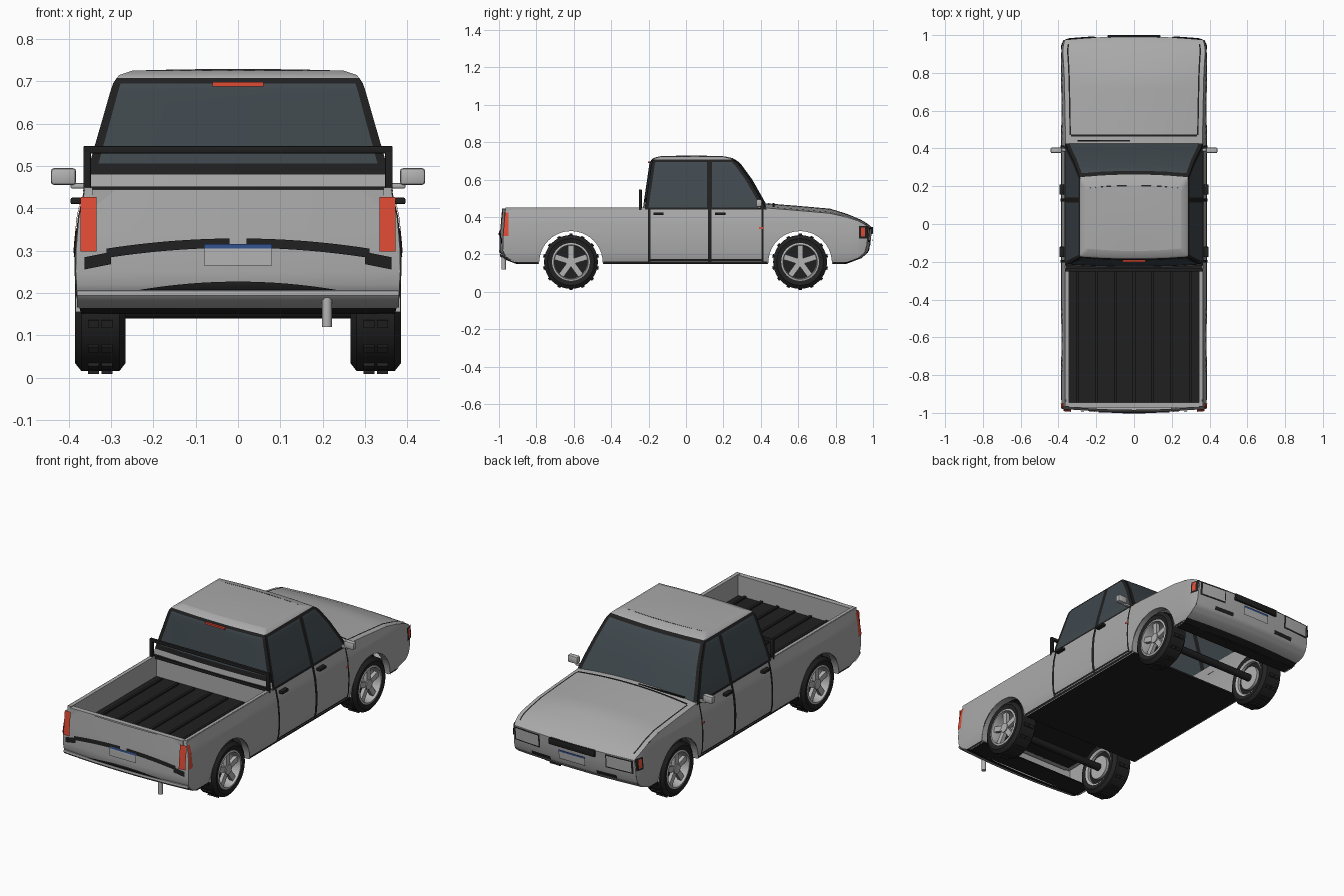
import bpy, bmesh
from math import pi, sin, cos, sqrt, radians
from mathutils import Vector, Matrix

if "Cube" in bpy.data.objects:
    bpy.data.objects.remove(bpy.data.objects["Cube"])

parts = []

def material(name, r, g, b):
    m = bpy.data.materials.new(name)
    m.use_nodes = True
    m.diffuse_color = (r, g, b, 1)
    m.node_tree.nodes["Principled BSDF"].inputs["Base Color"].default_value = (r, g, b, 1)
    return m

paint = material("grey paint", .40, .40, .40)
black = material("black trim", .014, .014, .014)
rubber = material("tyre rubber", .016, .016, .016)
glass = material("tinted glass", .05, .065, .075)
red = material("red lamp", .75, .07, .035)
blue = material("blue plate strip", .03, .08, .26)
metal = material("light metal", .45, .45, .45)

def finish(name, bm, mats):
    me = bpy.data.meshes.new(name)
    bm.to_mesh(me)
    bm.free()
    for m in mats:
        me.materials.append(m)
    ob = bpy.data.objects.new(name, me)
    bpy.context.collection.objects.link(ob)
    parts.append(ob)
    return ob

def grid(name, rows, mats, rule=None, closed=False):
    """Sheet of quads through rows of points; rule(centre, column) gives the material."""
    bm = bmesh.new()
    vs = [[bm.verts.new(p) for p in row] for row in rows]
    for lo, hi in zip(vs, vs[1:]):
        for j in range(len(lo) - 1):
            f = bm.faces.new((lo[j], lo[j + 1], hi[j + 1], hi[j]))
            if rule:
                f.material_index = rule(f.calc_center_median(), j)
    bmesh.ops.remove_doubles(bm, verts=bm.verts, dist=.0004)
    bm.normal_update()
    if closed:
        bmesh.ops.recalc_face_normals(bm, faces=bm.faces)
    else:
        mid = Vector((0, 0, .25))
        if sum(f.normal.dot(f.calc_center_median() - mid) * f.calc_area() for f in bm.faces) < 0:
            bmesh.ops.reverse_faces(bm, faces=bm.faces)
    return finish(name, bm, mats)

def span(a, b, n):
    return [a + (b - a) * i / n for i in range(n + 1)]

def patch(name, f, a, b, mat, na=8, nb=8, closed=False):
    return grid(name, [[f(u, v) for u in span(*a, na)] for v in span(*b, nb)], [mat], closed=closed)

def boxes(name, items, mat, bevel=0.0):
    bm = bmesh.new()
    for m in items:
        bmesh.ops.create_cube(bm, size=1, matrix=m)
    if bevel:
        bmesh.ops.bevel(bm, geom=bm.edges[:], offset=bevel, segments=2, affect='EDGES', profile=.5)
    return finish(name, bm, [mat])

def at(x0, x1, y0, y1, z0, z1):
    return Matrix.Translation(((x0 + x1) / 2, (y0 + y1) / 2, (z0 + z1) / 2)) @ \
        Matrix.Diagonal((abs(x1 - x0), y1 - y0, z1 - z0, 1))

def cylinder(name, c, r, depth, axis, mat):
    bm = bmesh.new()
    rot = Matrix.Rotation(pi / 2, 4, 'Y') if axis == 'X' else Matrix()
    bmesh.ops.create_cone(bm, cap_ends=True, segments=24, radius1=r, radius2=r, depth=depth,
                          matrix=Matrix.Translation(c) @ rot)
    return finish(name, bm, [mat])

def curve(pts):
    def f(t):
        if t <= pts[0][0]:
            return pts[0][1]
        for (a, p), (b, q) in zip(pts, pts[1:]):
            if t <= b:
                return p + (q - p) * (t - a) / (b - a)
        return pts[-1][1]
    return f

# Body surfaces
half = curve([(.15, .37), (.19, .382), (.25, .386), (.31, .385), (.38, .378), (.45, .362)])
tail = curve([(.15, -.89), (.165, -.93), (.19, -.965), (.22, -.978), (.3, -.978), (.45, -.965)])
nose = curve([(.15, .84), (.18, .92), (.21, .955), (.25, .967), (.345, .975)])
top = curve([(.41, .45), (.6, .435), (.77, .42), (.86, .4), (.92, .38), (.955, .362), (.975, .345)])
AXLES, ARCH, WZ = (-.615, .61), .17, .155

def width(y, z):
    k = max(0, (abs(y) - .9) / .08)
    return half(z) * (1 - (.045 if y > 0 else .008) * k * k)

def side(s, off=0):
    def f(y, z):
        y = max(tail(z), min(nose(z), y))
        return Vector((s * (width(y, z) + off), y, z))
    return f

def end(s, off=0):
    def f(x, z):
        y = (nose if s > 0 else tail)(z)
        u = x / width(y, z)
        return Vector((x, y + s * (.018 * (1 - u * u) + off), z))
    return f

def hood(u, y, off=0):
    z, b = top(y), 1 - u * u
    k = min(1, max(0, (y - .78) / .195))
    return Vector((u * width(y, z), y + .018 * b * k, z + .025 * b * (1 - k) + off))

def sill(y):
    for c in AXLES:
        if abs(y - c) < ARCH:
            return WZ + sqrt(ARCH ** 2 - (y - c) ** 2)
    return .15

# Side panels with wheel arches, and their lips
ys = span(-1, .975, 40) + [c + (ARCH + .0005) * cos(pi * i / 20) for c in AXLES for i in range(21)]
ys = sorted(ys + [.41, .92, .955])
for s, n in ((1, "left"), (-1, "right")):
    f = side(s)
    grid(n + "_side_panel", [[f(y, z) for z in span(sill(y), top(y), 14)] for y in ys], [paint])
    for c, e in zip(AXLES, ("rear", "front")):
        patch(f"{n}_{e}_arch_lip", lambda a, x: Vector((s * x, c + ARCH * cos(a), WZ + ARCH * sin(a))),
              (0, pi), (.345, .384), paint, 20, 1)

# Nose, tail and hood
for s, n, p, zt in ((1, "nose", nose, .345), (-1, "tail", tail, .445)):
    zs = [.15, .165, .18, .19, .2, .21, .22, .25, .3, .345] + ([.38, zt] if s < 0 else [])
    grid(n + "_panel", [[end(s)(u * width(p(z), z), z) for u in span(-1, 1, 20)] for z in zs],
         [paint, black], lambda c, j: int(c.z < .165))
grid("hood", [[hood(u, y) for u in span(-1, 1, 16)] for y in span(.41, .77, 6) + [.81, .86, .89, .92, .94, .955, .965, .975]], [paint])
for s in (1, -1):
    patch("hood_side_seam", lambda u, y: hood(s * u, y, .003), (.92, .94), (.47, .95), black, 1, 24)
patch("cowl_seam", lambda u, y: hood(u, y, .005), (-.92, .92), (.462, .474), black, 16, 1)

# Underbody
boxes("underbody", [at(-.368, .368, -.44, .435, .15, .16), at(-.365, .365, .785, .85, .15, .156),
                    at(-.365, .365, -.9, -.79, .15, .156)], black)
for c, n in zip(AXLES, ("rear", "front")):
    cylinder(n + "_axle", (0, c, .16), .02, .56, 'X', black)

# Cargo bed
boxes("bed_floor", [at(-.35, .35, -.95, -.22, .325, .333)], black)
boxes("bed_ribs", [at(x - .007, x + .007, -.945, -.24, .333, .341) for x in span(-.3, .3, 6)], black)
boxes("bed_walls", [at(s * .343, s * .364, -.965, -.22, .325, .449) for s in (1, -1)]
      + [at(-.345, .345, -.972, -.945, .325, .445), at(-.36, .36, -.222, -.212, .16, .45)], paint)
boxes("bed_front_seal", [at(-.36, .36, -.235, -.221, .435, .452)], black)
boxes("roll_bar", [at(-.365, .365, -.252, -.236, .53, .547)]
      + [at(s * .347, s * .365, -.252, -.236, .43, .545) for s in (1, -1)], black, .003)

# Cab with windows, pillars and roof
cw = curve([(.44, .366), (.5, .352), (.6, .323), (.68, .3), (.7, .293), (.715, .28), (.725, .25)])
cb = curve([(.44, -.22), (.68, -.185), (.7, -.18), (.715, -.165), (.725, -.13)])
cf = curve([(.44, .43), (.5, .397), (.6, .34), (.68, .282), (.7, .262), (.715, .235), (.725, .19)])
US = [-1, -.94, -.6, -.2, .2, .6, .94, 1]

def ring(z):
    w, b, f = cw(z), cb(z), cf(z)
    flank = [b + .018, .113, .14, f - .022]
    back = [Vector((u * w, b - .012 * (1 - u * u), z)) for u in US]
    front = [Vector((-u * w, f + .015 * (1 - u * u), z)) for u in US]
    return back + [Vector((w, y, z)) for y in flank] + front + \
        [Vector((-w, y, z)) for y in reversed(flank)] + [back[0]]

def cab_rule(c, j):
    if c.z > .71:
        return 0
    if j < 7:
        return 0 if c.z < .48 else 2 if .505 < c.z < .695 and 0 < j < 6 else 1
    if 12 <= j < 19:
        return 0 if c.z < .455 else 2 if c.z < .69 and 12 < j < 18 else 1
    k = j - 7 if j < 12 else 23 - j
    return 2 if .452 < c.z < .69 and k in (1, 3) else 1

grid("cab", [ring(z) for z in (.44, .452, .48, .506, .55, .6, .65, .68, .695, .708, .715, .725)],
     [paint, black, glass], cab_rule)
patch("roof", lambda u, t: Vector((u * .25, -.13 + .32 * t + .013 * (1 - u * u) * (2 * t - 1),
      .725 + .004 * (1 - u * u) * sin(pi * t))), (-1, 1), (0, 1), paint)
boxes("brake_lamp", [at(-.06, .06, -.202, -.18, .688, .698)], red)
boxes("wiper", [at(-.3, -.02, .438, .446, .468, .474)], black)

# Door seams, handles, lower trim, markers and mirrors
for s, n in ((1, "left"), (-1, "right")):
    f = side(s, .004)
    for y0, y1, z0, z1 in ((-.204, -.19, .16, .45), (.118, .136, .16, .45), (.405, .415, .16, .445),
                           (-.2, .41, .166, .176), (-.44, .435, .15, .163), (-.93, -.79, .15, .16),
                           (.785, .9, .15, .16), (-.2, .41, .443, .449)):
        patch(n + "_side_trim", f, (y0, y1), (z0, z1), black)
    boxes(n + "_door_handles", [at(s * .37, s * .395, y, y + .055, .41, .425) for y in (-.175, .155)], black, .003)
    patch(n + "_side_marker", side(s, .006), (.39, .412), (.335, .346), red)
    patch(n + "_corner_lamp_frame", f, (.925, .975), (.285, .352), black)
    patch(n + "_corner_lamp", side(s, .006), (.935, .957), (.295, .345), red)
    boxes(n + "_mirror", [at(s * .382, s * .442, .375, .405, .455, .495)], metal, .008)
    boxes(n + "_mirror_arm", [at(s * .35, s * .395, .385, .4, .447, .46)], metal, .003)
    # Tail lamps and headlamps
    patch(n + "_tail_lamp", end(-1, .012), (s * .334, s * .372), (.298, .427), red)
    patch(n + "_tail_lamp_wrap", side(s, .004), (-.99, -.95), (.3, .425), red)
    patch(n + "_headlamp_frame", end(1, .004), (s * .2, s * .362), (.268, .342), black)
    patch(n + "_headlamp", end(1, .007), (s * .208, s * .352), (.276, .336), metal)
    # Tailgate seam
    patch(n + "_tail_seam", lambda x, t: end(-1, .005)(s * x, .318 - .25 * x * x + .022 * t),
          (.02, .31), (-.5, .5), black, 12, 2)
    patch(n + "_tail_seam_end", lambda x, t: end(-1, .005)(s * x, .285 - .2 * (x - .3) + .024 * t),
          (.3, .362), (-.7, .5), black, 4, 2)

# Bumper, plates, grille and exhaust
patch("rear_bumper", lambda x, a: end(-1, .012 * sin(a))(x, .186 - .02 * cos(a)), (-.38, .38), (0, pi), paint, 20, 8)
patch("bumper_recess", lambda x, t: end(-1, .005)(x, .207 + t * .02 * (1 - (x / .235) ** 2)),
      (-.235, .235), (0, 1), black, 16, 3)
for s, n, z in ((-1, "rear", .265), (1, "front", .245)):
    patch(n + "_plate", end(s, .009), (-.08, .08), (z, z + .04), metal)
    patch(n + "_plate_strip", end(s, .009), (-.08, .08), (z + .04, z + .051), blue)
boxes("grille", [at(-.14, .14, .97, 1.0, .31, .347)], black, .004)
for x in (-.2, .2):
    patch("nose_slot", end(1, .004), (x - .06, x + .06), (.215, .235), black)
cylinder("exhaust_pipe", (.21, -.975, .155), .012, .07, 'Z', metal)

# Wheels
def lathe(name, x, y, s, prof, mat, closed=False):
    rows = [[Vector((x + s * d, y + r * cos(a), .16 + r * sin(a))) for a in span(0, 2 * pi, 40)] for d, r in prof]
    return grid(name, rows, [mat], closed=closed)

for s, n in ((1, "left"), (-1, "right")):
    for y, e in zip(AXLES, ("rear", "front")):
        x, tag = s * .325, f"{n}_{e}_"
        lathe(tag + "tyre", x, y, s, [(-.055, .1), (-.06, .125), (-.045, .144), (.045, .144),
              (.06, .125), (.055, .1), (-.055, .1)], rubber, True)
        lathe(tag + "rim", x, y, s, [(.055, .102), (.058, .092), (.03, .086), (-.05, .09),
              (-.056, .102), (.055, .102)], metal, True)
        cylinder(tag + "wheel_back", (x - s * .03, y, .16), .09, .01, 'X', black)
        cylinder(tag + "inner_drum", (x - s * .04, y, .16), .065, .02, 'X', metal)
        cylinder(tag + "hub", (x + s * .03, y, .16), .026, .04, 'X', metal)
        turn = lambda a: Matrix.Translation((x, y, .16)) @ Matrix.Rotation(a, 4, 'X')
        boxes(tag + "spokes", [turn(2 * pi * i / 5) @ at(s * .025, s * .045, -.015, .015, .01, .09)
              for i in range(5)], metal)
        boxes(tag + "treads", [turn(2 * pi * i / 14) @ at(d, d + .026, -.009, .009, .138, .151)
              for i in range(14) for d in (-.029, .003)], rubber)

# Shading
bpy.ops.object.select_all(action='DESELECT')
for ob in parts:
    ob.select_set(True)
bpy.context.view_layer.objects.active = parts[0]
bpy.ops.object.shade_smooth_by_angle(angle=radians(35))
